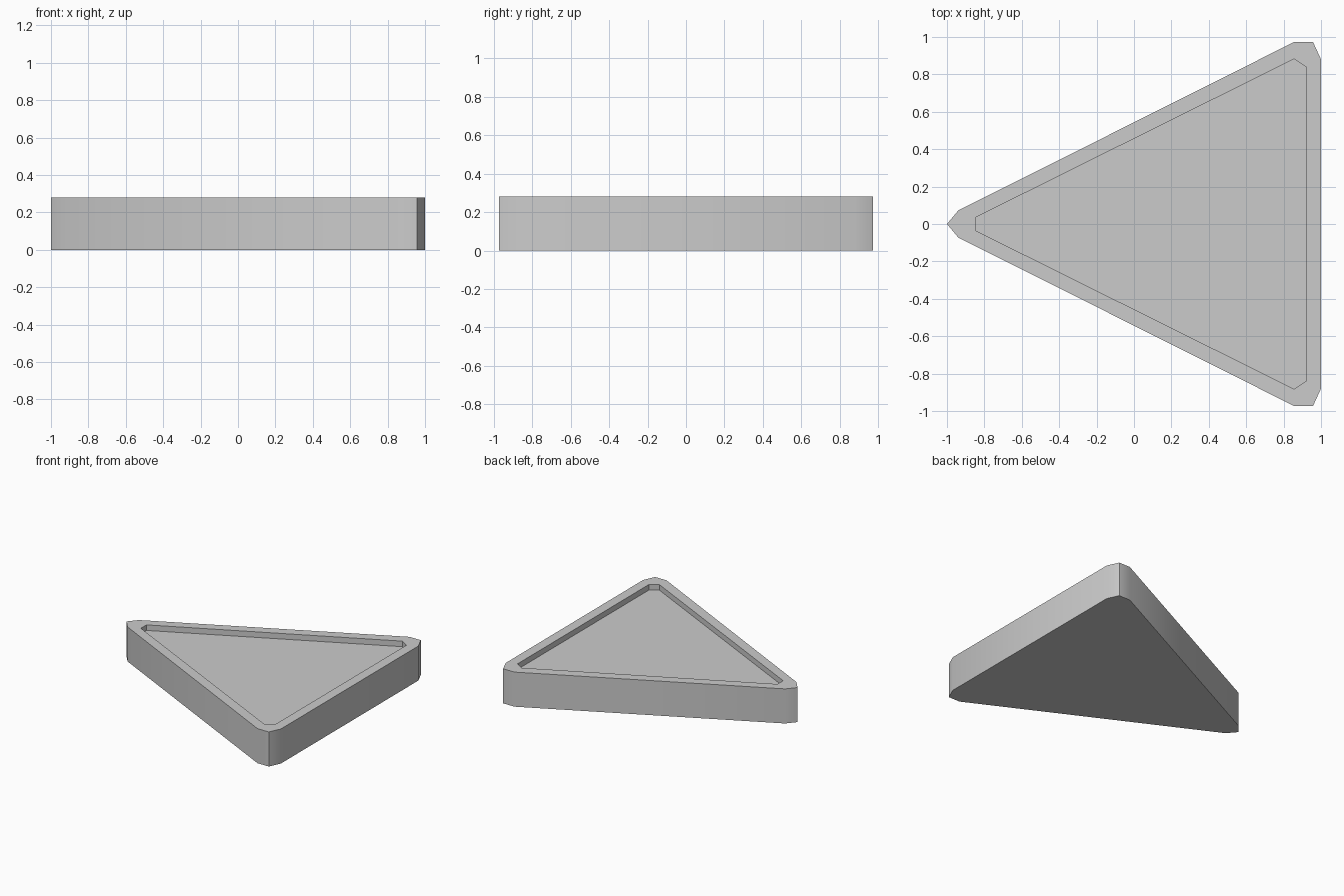
import bpy
import bmesh
import math

cube = bpy.data.objects.get("Cube")
if cube:
    bpy.data.objects.remove(cube, do_unlink=True)

HEIGHT = 0.28
FLOOR = 0.235

# One half of each outline, from the narrow tip to the wide end
OUTER_HALF = [(-1, 0), (-0.94, 0.072), (0.856, 0.973), (0.957, 0.973), (1, 0.88)]
INNER_HALF = [(-0.845, 0.036), (0.856, 0.882), (0.92, 0.84)]

grey = bpy.data.materials.new("light grey")
grey.use_nodes = True
color = (0.6, 0.6, 0.6, 1)
grey.diffuse_color = color
grey.node_tree.nodes["Principled BSDF"].inputs["Base Color"].default_value = color


def mirrored(half):
    """Close a half outline across the x axis, counter-clockwise."""
    return [(x, -y) for x, y in half] + [(x, y) for x, y in reversed(half) if y > 0]


def ring(bm, outline, z):
    verts = [bm.verts.new((x, y, z)) for x, y in outline]
    edges = [bm.edges.new((v, verts[(i + 1) % len(verts)])) for i, v in enumerate(verts)]
    return verts, edges


def wall(bm, low, high):
    for i in range(len(low)):
        j = (i + 1) % len(low)
        bm.faces.new((low[i], low[j], high[j], high[i]))


# Triangular tray with blunted corners and a shallow recess
bm = bmesh.new()
outer, inner = mirrored(OUTER_HALF), mirrored(INNER_HALF)
base, _ = ring(bm, outer, 0)
rim_out, out_edges = ring(bm, outer, HEIGHT)
rim_in, in_edges = ring(bm, inner, HEIGHT)
floor, _ = ring(bm, inner, FLOOR)
wall(bm, base, rim_out)
wall(bm, rim_in, floor)
bm.faces.new(base[::-1])
bm.faces.new(floor)
bmesh.ops.triangle_fill(bm, edges=out_edges + in_edges, use_beauty=True)
bmesh.ops.recalc_face_normals(bm, faces=bm.faces)

mesh = bpy.data.meshes.new("triangular_tray")
bm.to_mesh(mesh)
bm.free()
mesh.materials.append(grey)
tray = bpy.data.objects.new("triangular_tray", mesh)
bpy.context.collection.objects.link(tray)

# Soft blunted corners, crisp rim
bpy.ops.object.select_all(action='DESELECT')
tray.select_set(True)
bpy.context.view_layer.objects.active = tray
bpy.ops.object.shade_smooth_by_angle(angle=math.radians(30))
